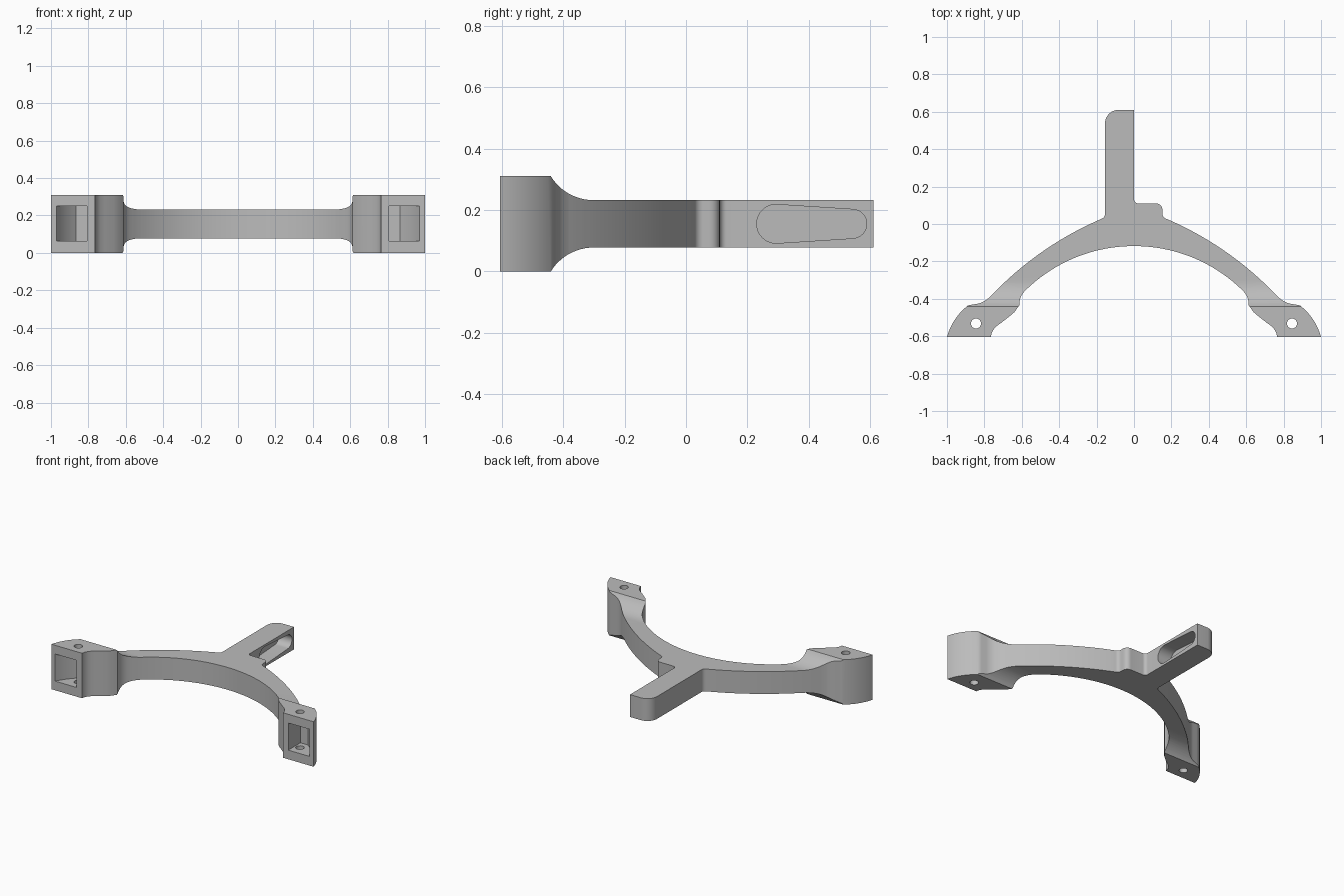
import bpy
import bmesh
import math
from mathutils import Vector

cube = bpy.data.objects.get("Cube")
if cube:
    bpy.data.objects.remove(cube, do_unlink=True)

HEIGHT = 0.31
MID_Z = HEIGHT / 2

metal = bpy.data.materials.new("plain grey")
metal.use_nodes = True
GREY = (0.5, 0.5, 0.5, 1)
metal.diffuse_color = GREY
metal.node_tree.nodes["Principled BSDF"].inputs["Base Color"].default_value = GREY


def arc(a, m, b, n=8):
    """Points on the circle arc from a through m to b."""
    (ax, ay), (mx, my), (bx, by) = a, m, b
    d = 2 * (ax * (my - by) + mx * (by - ay) + bx * (ay - my))
    sa, sm, sb = ax * ax + ay * ay, mx * mx + my * my, bx * bx + by * by
    cx = (sa * (my - by) + sm * (by - ay) + sb * (ay - my)) / d
    cy = (sa * (bx - mx) + sm * (ax - bx) + sb * (mx - ax)) / d
    r = math.hypot(ax - cx, ay - cy)
    start, end = math.atan2(ay - cy, ax - cx), math.atan2(by - cy, bx - cx)
    turn = (mx - ax) * (by - my) - (my - ay) * (bx - mx)
    sweep = (end - start) % math.tau
    if turn < 0:
        sweep -= math.tau
    return [(cx + r * math.cos(start + sweep * i / n),
             cy + r * math.sin(start + sweep * i / n)) for i in range(n + 1)]


def prism(name, outline, axis, low, high):
    """Extrude an outline along x (outline in y, z) or z (outline in x, y)."""
    bm = bmesh.new()
    verts = [bm.verts.new((low, u, v) if axis == "x" else (u, v, low)) for u, v in outline]
    face = bm.faces.new(verts)
    extruded = bmesh.ops.extrude_face_region(bm, geom=[face])["geom"]
    step = Vector((high - low, 0, 0) if axis == "x" else (0, 0, high - low))
    bmesh.ops.translate(bm, vec=step, verts=[g for g in extruded if isinstance(g, bmesh.types.BMVert)])
    bmesh.ops.recalc_face_normals(bm, faces=bm.faces)
    mesh = bpy.data.meshes.new(name)
    bm.to_mesh(mesh)
    bm.free()
    mesh.materials.append(metal)
    obj = bpy.data.objects.new(name, mesh)
    bpy.context.collection.objects.link(obj)
    return obj


def combine(target, tool, operation):
    """Apply a boolean and discard the tool."""
    tool.hide_render = True
    mod = target.modifiers.new(operation, "BOOLEAN")
    mod.operation = operation
    mod.solver = "EXACT"
    mod.object = tool
    bpy.ops.object.select_all(action="DESELECT")
    bpy.context.view_layer.objects.active = target
    target.select_set(True)
    bpy.ops.object.modifier_apply(modifier=mod.name)
    bpy.data.objects.remove(tool, do_unlink=True)


def flip(points):
    return [(-x, y) for x, y in reversed(points)]


# Plan of one arm: inner bow, end pad, outer bow
arm = arc((0, -0.118), (0.3, -0.174), (0.57, -0.345), 20)
arm += arc((0.585, -0.36), (0.605, -0.39), (0.613, -0.435), 6)
arm += arc((0.64, -0.472), (0.69, -0.513), (0.737, -0.548), 4)
arm += arc((0.75, -0.563), (0.76, -0.582), (0.765, -0.605), 4)
arm += arc((1.0, -0.605), (0.957, -0.51), (0.888, -0.436), 10)
arm += [(0.866, -0.431)] + arc((0.835, -0.426), (0.805, -0.415), (0.78, -0.398), 5)
arm += arc((0.765, -0.385), (0.5, -0.155), (0.2, 0.016), 20)

# Stem with its small step, rounded corners and root fillets
stem = arc((0.175, 0.027), (0.158, 0.038), (0.152, 0.055), 6)
stem += arc((0.152, 0.075), (0.142, 0.1), (0.117, 0.11), 6)
stem += arc((0.02, 0.11), (0.006, 0.117), (0, 0.133), 6)
stem += [(0, 0.61)]
stem += arc((-0.085, 0.61), (-0.134, 0.589), (-0.155, 0.54), 8)
stem += arc((-0.155, 0.055), (-0.16, 0.038), (-0.175, 0.027), 6)

bracket = prism("bracket_body", arm + stem + flip(arm)[:-1], "z", 0, HEIGHT)

# Side profile: tall pads sweeping down to a thinner bow and stem
upper = [(-0.7, HEIGHT)] + arc((-0.44, HEIGHT), (-0.392, 0.26), (-0.3, 0.232), 12) + [(0.7, 0.232)]
lower = [(y, HEIGHT - z) for y, z in reversed(upper)]
combine(bracket, prism("side_profile", upper + lower, "x", -1.2, 1.2), "INTERSECT")

# Front sockets and vertical bolt holes in both pads
socket = [(0.807, -0.7), (0.97, -0.7)]
socket += arc((0.97, -0.605), (0.93, -0.54), (0.865, -0.472), 6) + [(0.807, -0.472)]
hole = [(0.845 + 0.027 * math.cos(math.tau * i / 24),
         -0.532 + 0.027 * math.sin(math.tau * i / 24)) for i in range(24)]
for side in (lambda p: p, flip):
    combine(bracket, prism("pad_socket", side(socket), "z", 0.063, 0.25), "DIFFERENCE")
    combine(bracket, prism("bolt_hole", side(hole), "z", -0.1, 0.5), "DIFFERENCE")

# Tapered pocket in the side of the stem
slot = arc((0.295, 0.218), (0.23, MID_Z), (0.295, HEIGHT - 0.218), 20)
slot += arc((0.543, 0.108), (0.588, MID_Z), (0.543, HEIGHT - 0.108), 20)
combine(bracket, prism("stem_slot", slot, "x", -0.1, 0.05), "DIFFERENCE")

bpy.ops.object.shade_smooth_by_angle(angle=math.radians(30))
